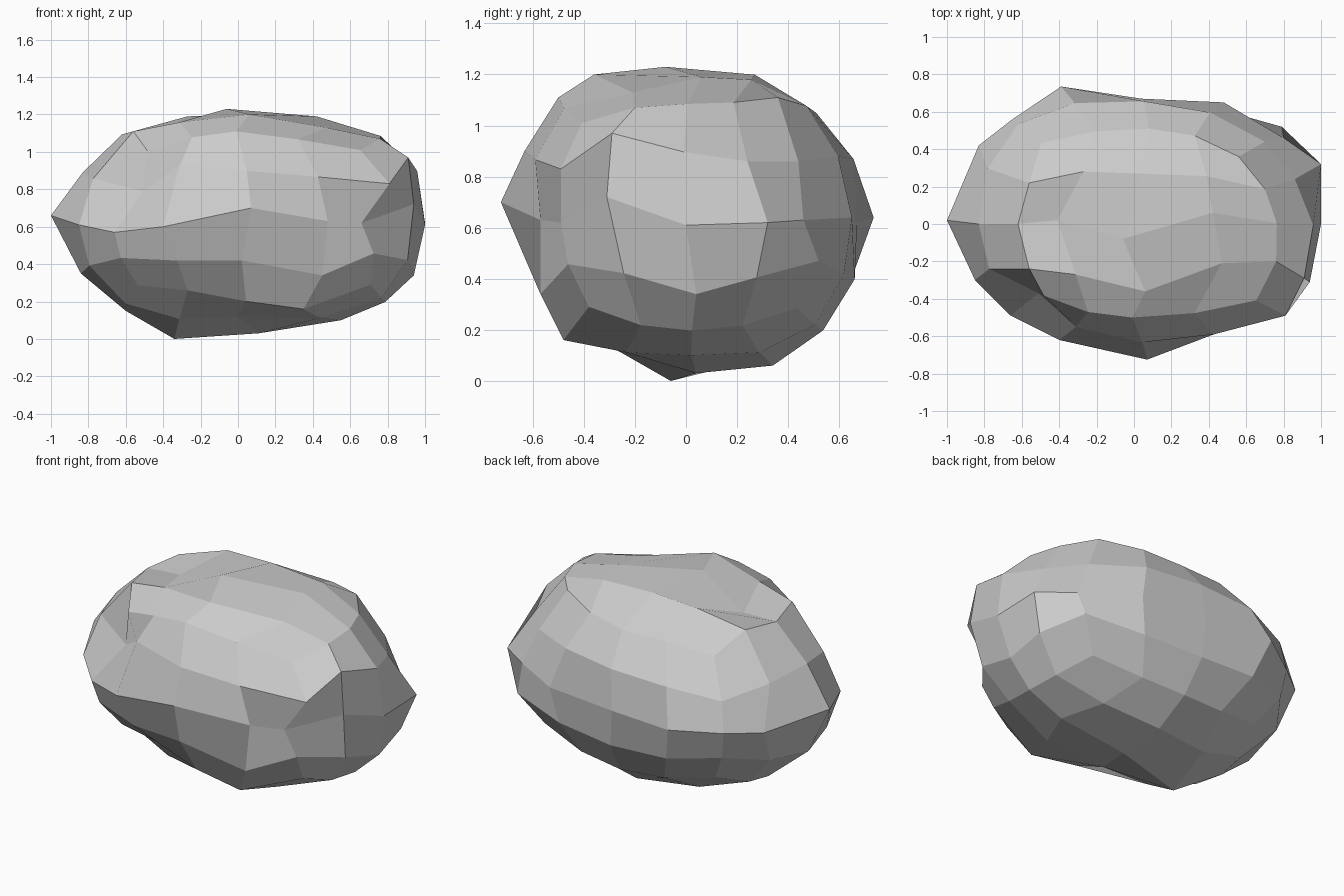
import bpy, bmesh, math
from mathutils import Vector

if "Cube" in bpy.data.objects:
    bpy.data.objects.remove(bpy.data.objects["Cube"])

RADII = Vector((1.0, 0.71, 0.61))
CENTRE = Vector((0, 0, 0.62))

# Landmark corners of the boulder (x, y, z)
LANDMARKS = [
    # front
    (0.07, -0.725, 0.70), (-0.40, -0.62, 0.60), (-0.66, -0.49, 0.57), (-0.85, -0.30, 0.61),
    (0.48, -0.57, 0.63), (0.81, -0.49, 0.83), (0.02, -0.60, 0.42), (0.45, -0.57, 0.34),
    (0.66, -0.49, 0.62), (-0.31, -0.55, 0.93), (-0.51, -0.37, 0.79),
    # right
    (0.94, -0.31, 0.72), (1.0, 0.0, 0.61), (1.0, 0.32, 0.62), (0.91, -0.29, 0.97),
    (0.94, 0.04, 0.34), (0.86, 0.24, 0.86), (0.79, 0.52, 0.47), (0.71, -0.38, 0.29),
    (0.70, 0.44, 0.86), (0.80, 0.46, 0.63),
    # top
    (-0.06, -0.08, 1.23), (0.06, -0.36, 1.20), (0.47, -0.21, 1.13), (0.76, -0.20, 1.07),
    (0.42, 0.06, 1.19), (0.56, 0.36, 1.11), (-0.27, 0.28, 1.19), (-0.56, 0.22, 1.11),
    (-0.56, -0.24, 1.11), (-0.41, 0.02, 1.10), (-0.01, -0.50, 1.11), (0.08, 0.51, 1.05),
    # left
    (-1.0, 0.02, 0.66), (-0.83, 0.00, 0.89), (-0.83, 0.42, 0.62), (-0.84, 0.0, 0.35),
    # back
    (-0.39, 0.735, 0.64), (0.04, 0.67, 0.62), (0.48, 0.65, 0.64), (-0.65, 0.56, 0.62),
    # underside
    (0.35, -0.48, 0.16), (-0.27, -0.40, 0.26), (0.0, -0.27, 0.12), (-0.34, -0.06, 0.0),
    (0.11, 0.04, 0.03), (0.55, 0.02, 0.10), (0.10, 0.34, 0.06), (-0.60, 0.05, 0.15),
]


def to_unit(p):
    q = Vector(p) - CENTRE
    return Vector((q.x / RADII.x, q.y / RADII.y, q.z / RADII.z))


# Quad sphere: a cube cut four by four per side and rounded
bm = bmesh.new()
bmesh.ops.create_cube(bm, size=2)
bmesh.ops.subdivide_edges(bm, edges=bm.edges[:], cuts=3, use_grid_fill=True)
for v in bm.verts:
    v.co = Vector([math.tan(c * math.pi / 4) for c in v.co]).normalized()
bm.verts.ensure_lookup_table()

# Pair each landmark with the nearest free corner
targets = [to_unit(p) for p in LANDMARKS]
pairs = sorted(((v.co - t.normalized()).length, v.index, i)
               for v in bm.verts for i, t in enumerate(targets))
match, used = {}, set()
for dist, vi, ti in pairs:
    if vi not in match and ti not in used and dist < 0.5:
        match[vi] = ti
        used.add(ti)

# Move paired corners onto landmarks, let the rest follow their neighbours
start = {v.index: v.co.copy() for v in bm.verts}
shift = {vi: targets[ti] - start[vi] for vi, ti in match.items()}
for v in bm.verts:
    if v.index in shift:
        v.co += shift[v.index]
    else:
        total, move = 0.0, Vector()
        for vi, s in shift.items():
            w = (start[vi] - start[v.index]).length ** -3
            total += w
            move += s * w
        v.co += move / total
for v in bm.verts:
    p = v.co
    v.co = Vector((p.x * RADII.x, p.y * RADII.y, p.z * RADII.z)) + CENTRE
    v.co.z = max(v.co.z, 0.0)
bmesh.ops.recalc_face_normals(bm, faces=bm.faces[:])

mesh = bpy.data.meshes.new("boulder")
bm.to_mesh(mesh)
bm.free()
bpy.context.collection.objects.link(bpy.data.objects.new("boulder", mesh))
